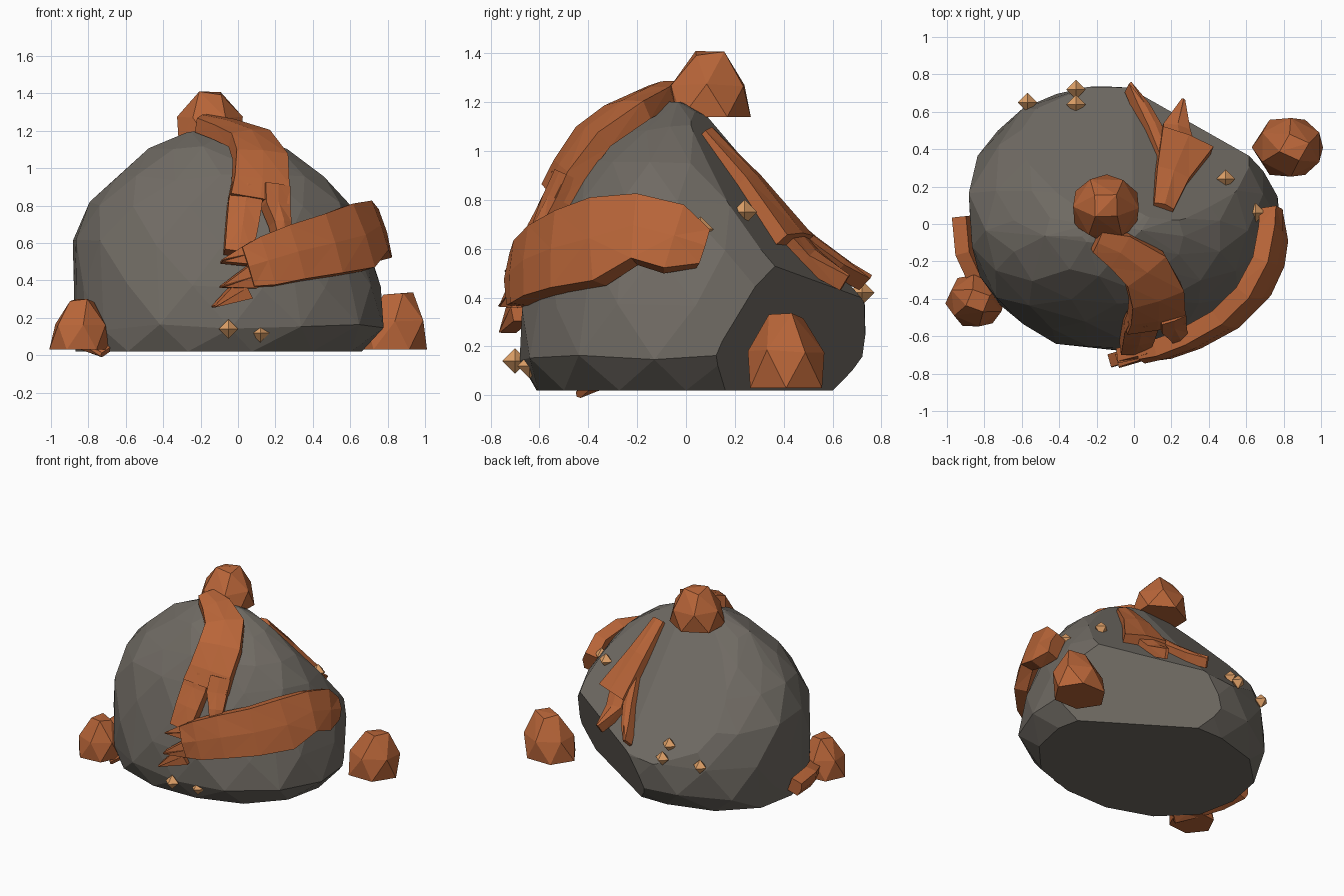
import bpy, bmesh, math, random
from mathutils import Vector

random.seed(4)
if "Cube" in bpy.data.objects:
    bpy.data.objects.remove(bpy.data.objects["Cube"])


def material(name, colour):
    m = bpy.data.materials.new(name)
    m.use_nodes = True
    m.diffuse_color = (*colour, 1)
    m.node_tree.nodes["Principled BSDF"].inputs["Base Color"].default_value = (*colour, 1)
    return m


STONE = material("grey stone", (0.16, 0.145, 0.125))
ORE = material("copper ore", (0.48, 0.13, 0.04))
SHARD = material("pale copper shard", (0.75, 0.36, 0.14))
HEART = Vector((-0.06, 0, 0.4))
SLOPE = Vector((0.285, 0.73, 0.62)).normalized()


def finish(bm, name, mat):
    bmesh.ops.recalc_face_normals(bm, faces=bm.faces)
    mesh = bpy.data.meshes.new(name)
    bm.to_mesh(mesh)
    bm.free()
    mesh.materials.append(mat)
    obj = bpy.data.objects.new(name, mesh)
    bpy.context.collection.objects.link(obj)


def cut(bm, point, normal):
    bmesh.ops.bisect_plane(bm, geom=bm.verts[:] + bm.edges[:] + bm.faces[:],
                           plane_co=point, plane_no=normal, clear_outer=True)
    bmesh.ops.holes_fill(bm, edges=bm.edges, sides=0)


def hull(bm):
    out = bmesh.ops.convex_hull(bm, input=bm.verts)
    loose = {v for v in out["geom_interior"] + out["geom_unused"]
             if isinstance(v, bmesh.types.BMVert)}
    bmesh.ops.delete(bm, geom=list(loose), context="VERTS")


def boulder():
    # Each ring: height, left-to-right span, front-to-back span
    rings = [(0.02, -0.86, 0.67, -0.62, 0.62), (0.15, -0.87, 0.79, -0.68, 0.74),
             (0.37, -0.88, 0.76, -0.67, 0.75), (0.6, -0.88, 0.71, -0.61, 0.65),
             (0.8, -0.8, 0.6, -0.52, 0.45), (0.95, -0.64, 0.46, -0.43, 0.3),
             (1.1, -0.47, 0.26, -0.28, 0.15), (1.19, -0.28, 0.04, -0.12, 0.02)]
    bm = bmesh.new()
    count = 14
    for i, (z, x0, x1, y0, y1) in enumerate(rings):
        for k in range(count):
            a = math.tau * (k + i % 2 / 2) / count
            c, s = math.cos(a), math.sin(a)
            r = (abs(c) ** 2.3 + abs(s) ** 2.3) ** (-1 / 2.3)
            r *= random.uniform(0.98, 1.02)
            lift = random.uniform(-0.02, 0.02) if i else 0
            bm.verts.new(((x0 + x1) / 2 + c * r * (x1 - x0) / 2,
                          (y0 + y1) / 2 + s * r * (y1 - y0) / 2, z + lift))
    hull(bm)
    # Broad broken faces at the back
    cut(bm, (0.05, 0.1, 1.1), SLOPE)
    cut(bm, (-0.1, 0.15, 1.06), (-0.05, 0.73, 0.62))
    cut(bm, (-0.08, 0.725, 0.3), (0.218, 0.338, -0.13))
    finish(bm, "boulder", STONE)


def nugget(name, centre, size, turn, lean):
    # Faceted dome on a flat underside; lean shifts its crown sideways
    bm = bmesh.new()
    for sides, radius, height, twist in ((6, 1.03, 0, 0), (6, 0.95, 0.5, 0.5), (4, 0.45, 1, 0.2)):
        for k in range(sides):
            a = turn + math.tau * (k + twist) / sides
            wobble = random.uniform(-0.05, 0.05) * height
            x = math.cos(a) * radius + lean[0] * height
            y = math.sin(a) * radius + lean[1] * height
            bm.verts.new(Vector(centre) + Vector((x * size[0], y * size[1],
                                                  (height + wobble) * size[2])))
    hull(bm)
    finish(bm, name, ORE)


def vein(name, path, thick, facing=None):
    # Faceted strip hugging the boulder; each step is a centre and a width
    bm = bmesh.new()
    points = [Vector(p[:3]) for p in path]
    rows = []
    for i, p in enumerate(points):
        along = points[min(i + 1, len(points) - 1)] - points[max(i - 1, 0)]
        side = along.cross(facing or p - HEART).normalized()
        deep = side.cross(along).normalized() * thick / 2
        half = side * path[i][3] / 2
        ridge = deep * random.uniform(1.1, 1.4)
        section = (p - half - deep, p - half + deep, p + ridge, p + half + deep, p + half - deep)
        rows.append([bm.verts.new(c) for c in section])
    for a, b in zip(rows, rows[1:]):
        for k in range(5):
            j = (k + 1) % 5
            bm.faces.new((a[k], a[j], b[j], b[k]))
    bm.faces.new(rows[0])
    bm.faces.new(rows[-1][::-1])
    bmesh.ops.triangulate(bm, faces=bm.faces)
    finish(bm, name, ORE)


def shard(number, centre):
    # Tiny eight-sided crystal
    bm = bmesh.new()
    for axis in range(3):
        for sign in (-1, 1):
            p = Vector(centre)
            p[axis] += sign * 0.052
            bm.verts.new(p)
    hull(bm)
    finish(bm, f"shard_{number}", SHARD)


boulder()

# Ore nuggets
nugget("top_nugget", (-0.15, 0.08, 1.14), (0.185, 0.18, 0.26), 0.5, (0, 0.1))
nugget("left_nugget", (0.82, 0.41, 0.03), (0.185, 0.165, 0.3), 0, (0.2, 0))
nugget("right_nugget", (-0.85, -0.41, 0.03), (0.155, 0.145, 0.26), 0.1, (0.1, 0))

# Vein running from the crown down the front, with a forked end
vein("crown_vein", [(-0.2, -0.09, 1.24, 0.12), (-0.08, -0.14, 1.21, 0.2),
                    (0.06, -0.24, 1.16, 0.26), (0.12, -0.38, 1.06, 0.29),
                    (0.12, -0.48, 0.92, 0.3), (0.11, -0.53, 0.82, 0.32)], 0.08)
vein("crown_fork_right", [(0.05, -0.5, 0.9, 0.17), (0.035, -0.54, 0.8, 0.18),
                          (0.02, -0.6, 0.68, 0.17), (0.0, -0.66, 0.54, 0.15)], 0.08)
vein("crown_fork_left", [(0.2, -0.48, 0.9, 0.14), (0.2, -0.525, 0.8, 0.14),
                         (0.225, -0.57, 0.7, 0.1), (0.23, -0.6, 0.62, 0.07)], 0.08)

# Vein wrapping from the front round the left side
vein("side_vein", [(0.05, -0.685, 0.47, 0.22),
                   (0.15, -0.67, 0.5, 0.27), (0.3, -0.615, 0.545, 0.3),
                   (0.49, -0.51, 0.59, 0.33), (0.64, -0.36, 0.63, 0.36),
                   (0.72, -0.2, 0.68, 0.28), (0.745, -0.05, 0.64, 0.28),
                   (0.735, 0.07, 0.6, 0.15)], 0.09)
for name, start, tip in (("upper", (0.08, -0.67, 0.54), (-0.09, -0.7, 0.5)),
                         ("middle", (0.08, -0.68, 0.42), (-0.09, -0.73, 0.365)),
                         ("lower", (0.04, -0.68, 0.36), (-0.13, -0.73, 0.26))):
    vein(f"side_vein_{name}_prong", [(*start, 0.13), (*tip, 0.01)], 0.07)

# Vein on the back slope, with split tips
vein("back_vein", [(0.15, 0.07, 1.06, 0.11), (0.2, 0.25, 0.87, 0.18),
                   (0.28, 0.44, 0.63, 0.29)], 0.08, SLOPE)
vein("back_tip", [(0.24, 0.38, 0.7, 0.18), (0.22, 0.5, 0.56, 0.15),
                  (0.256, 0.65, 0.46, 0.02)], 0.07, SLOPE)
vein("back_strand", [(0.16, 0.36, 0.74, 0.08), (0.1, 0.51, 0.61, 0.08),
                     (0.04, 0.62, 0.53, 0.07), (-0.03, 0.73, 0.46, 0.02)], 0.07, SLOPE)

# Low vein beside the right nugget
vein("foot_vein", [(-0.92, 0.04, 0.11, 0.1), (-0.9, -0.15, 0.11, 0.12),
                   (-0.82, -0.33, 0.09, 0.1), (-0.7, -0.42, 0.02, 0.03)], 0.08)

# Scattered crystals
spots = [(-0.05, -0.7, 0.14), (0.12, -0.64, 0.12), (0.65, 0.06, 0.68), (0.49, 0.24, 0.75),
         (-0.31, 0.72, 0.42), (-0.31, 0.64, 0.49), (-0.57, 0.65, 0.4)]
for number, spot in enumerate(spots, 1):
    shard(number, spot)
